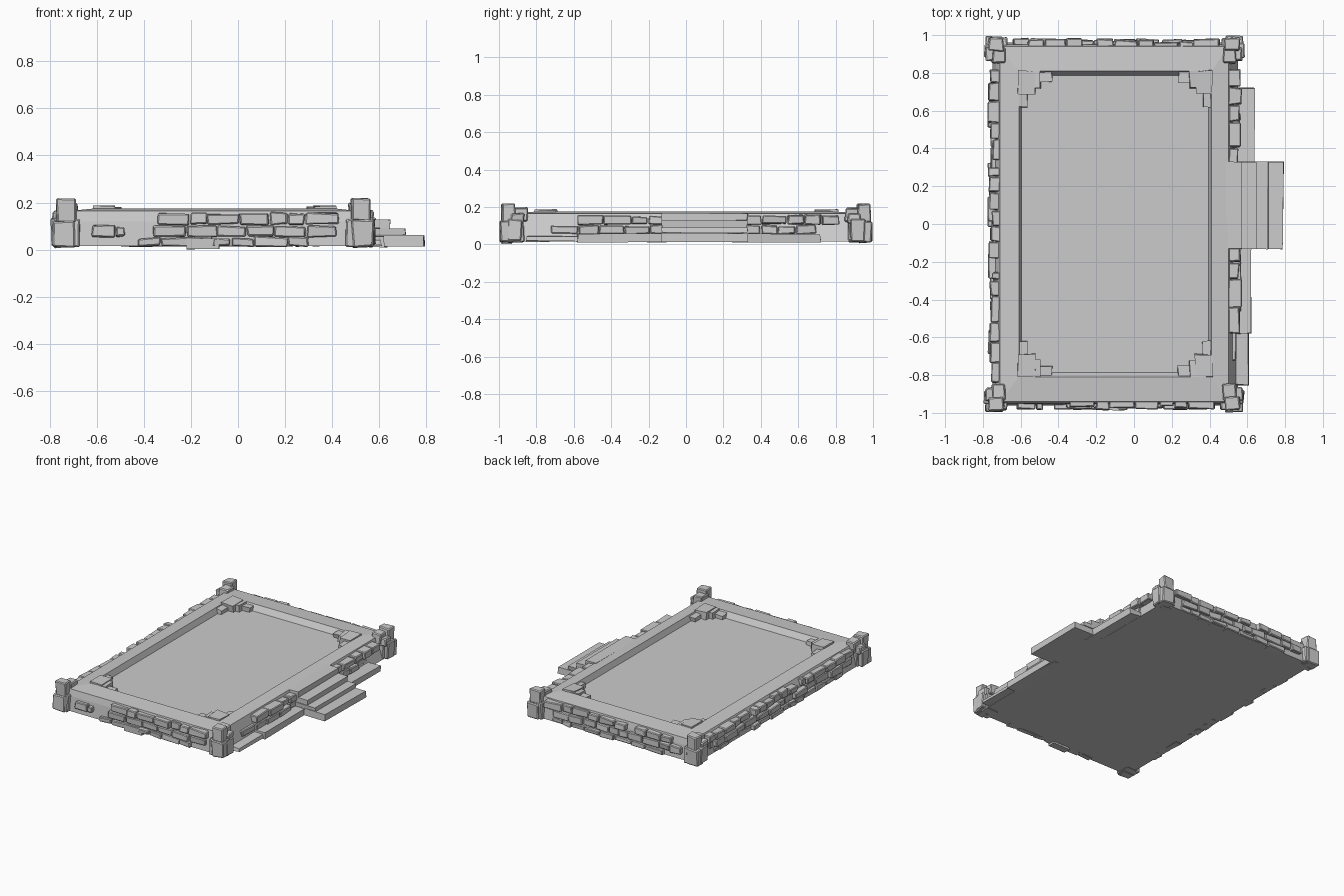
import bpy, bmesh, random
from mathutils import Vector

cube = bpy.data.objects.get("Cube")
if cube:
    bpy.data.objects.remove(cube, do_unlink=True)

rng = random.Random(7)
stone = bpy.data.materials.new("grey_stone")
stone.use_nodes = True
GREY = (0.6, 0.6, 0.6, 1)
stone.diffuse_color = GREY
stone.node_tree.nodes["Principled BSDF"].inputs["Base Color"].default_value = GREY


def finish(name, bm):
    bmesh.ops.recalc_face_normals(bm, faces=bm.faces)
    mesh = bpy.data.meshes.new(name)
    bm.to_mesh(mesh)
    bm.free()
    mesh.materials.append(stone)
    obj = bpy.data.objects.new(name, mesh)
    bpy.context.collection.objects.link(obj)
    return obj


def add_block(bm, lo, hi, jitter=0.0, chamfer=0.0):
    """Rough box between two corners, with optional worn edges."""
    part = bmesh.new()
    bmesh.ops.create_cube(part, size=1)
    lo, hi = Vector(lo), Vector(hi)
    for v in part.verts:
        for i in range(3):
            v.co[i] = (lo[i] if v.co[i] < 0 else hi[i]) + rng.uniform(-jitter, jitter)
    if chamfer:
        bmesh.ops.bevel(part, geom=part.edges[:], offset=chamfer, segments=1, affect='EDGES')
    temp = bpy.data.meshes.new("temp")
    part.to_mesh(temp)
    part.free()
    bm.from_mesh(temp)
    bpy.data.meshes.remove(temp)


# Platform body: nested rectangles form the wall, sloping rim and sunken floor
rings = [(-0.75, 0.55, 0.96, 0.015), (-0.73, 0.515, 0.95, 0.12), (-0.71, 0.50, 0.94, 0.165),
         (-0.61, 0.41, 0.81, 0.175), (-0.595, 0.395, 0.785, 0.135)]
bm = bmesh.new()
loops = [[bm.verts.new(p) for p in ((a, -y, z), (b, -y, z), (b, y, z), (a, y, z))]
         for a, b, y, z in rings]
for low, high in zip(loops, loops[1:]):
    for i in range(4):
        j = (i + 1) % 4
        bm.faces.new((low[i], low[j], high[j], high[i]))
bm.faces.new(loops[0][::-1])
bm.faces.new(loops[-1])
finish("platform_body", bm)


# Wall stones: rows run along one axis and stick out from the wall
def wall(name, axis, inner, outer, rows):
    bm = bmesh.new()
    for z0, z1, start, end in rows:
        t = start
        while t < end - 0.04:
            w = min(rng.uniform(0.07, 0.15), end - t)
            out = outer + (inner - outer) * rng.uniform(0, 0.4)
            near, far = sorted((inner, out))
            top = z1 - rng.uniform(0, 0.008)
            if axis == 'x':
                lo, hi = (t, near, z0), (t + w - 0.004, far, top)
            else:
                lo, hi = (near, t, z0), (far, t + w - 0.004, top)
            add_block(bm, lo, hi, 0.005, 0.005)
            t += w
    finish(name, bm)


def rows(*spans):
    levels = ((0.015, 0.055), (0.055, 0.105), (0.108, 0.158))
    return [(*levels[k], a, b) for k, a, b in spans]


end_rows = rows((0, -0.42, 0.34), (1, -0.62, -0.48), (1, -0.36, 0.44), (2, -0.34, 0.46))
wall("front_wall_stones", 'x', -0.93, -0.985, end_rows)
wall("back_wall_stones", 'x', 0.93, 0.985,
     rows((0, -0.5, 0.4), (1, -0.64, 0.42), (2, -0.56, -0.24), (2, -0.2, 0.47)))
wall("right_wall_stones", 'y', -0.705, -0.775,
     rows((0, -0.7, 0.75), (1, -0.82, 0.8), (2, -0.84, -0.25), (2, -0.18, 0.3), (2, 0.34, 0.84)))
wall("left_wall_stones", 'y', 0.50, 0.57,
     rows((1, -0.72, -0.1), (1, 0.3, 0.7), (2, -0.58, -0.12), (2, 0.32, 0.82)))

# Loose stone at the foot of the front wall
bm = bmesh.new()
add_block(bm, (-0.22, -0.985, 0.003), (-0.08, -0.93, 0.05), 0.003)
finish("front_foot_stone", bm)


# Corner posts: stacked blocks, given as outward distances from the post centre
post_blocks = [((-0.06, -0.06, 0.015), (0.035, 0.06, 0.13)),
               ((0.0, -0.045, 0.015), (0.062, 0.03, 0.135)),
               ((-0.035, 0.0, 0.01), (0.055, 0.07, 0.125)),
               ((-0.05, -0.075, 0.12), (0.02, 0.01, 0.195)),
               ((-0.04, -0.01, 0.12), (0.04, 0.06, 0.215)),
               ((0.0, -0.06, 0.11), (0.055, 0.01, 0.165))]
for side, cx in (("right", -0.73), ("left", 0.52)):
    for end, sy in (("front", -1), ("back", 1)):
        sx = -1 if side == "right" else 1
        bm = bmesh.new()
        for a, b in post_blocks:
            xs = sorted((cx + sx * a[0], cx + sx * b[0]))
            ys = sorted((sy * (0.925 + a[1]), sy * (0.925 + b[1])))
            add_block(bm, (xs[0], ys[0], a[2]), (xs[1], ys[1], b[2]), 0.006, 0.006)
        finish(f"{end}_{side}_post", bm)

# Corner slabs: overlapping flat stones lying over the inner corners of the rim
for sx in (-1, 1):
    for sy in (-1, 1):
        bm = bmesh.new()
        for a, b, top in ((0.12, 0.09, 0.178), (0.09, 0.12, 0.184), (0.18, 0.06, 0.165), (0.05, 0.19, 0.165)):
            cx, cy = -0.1 + sx * 0.515, sy * 0.81
            xs, ys = sorted((cx, cx - sx * a)), sorted((cy, cy - sy * b))
            add_block(bm, (xs[0], ys[0], 0.13), (xs[1], ys[1], top), 0.005)
        finish(f"{'back' if sy > 0 else 'front'}_{'left' if sx > 0 else 'right'}_corner_slab", bm)

# Steps on the left side, from ground to rim
steps = [("bottom_step", 0.50, 0.79, 0.015, 0.062), ("lower_step", 0.50, 0.71, 0.062, 0.092),
         ("middle_step", 0.50, 0.645, 0.092, 0.128), ("upper_step", 0.49, 0.575, 0.128, 0.166)]
for name, x0, x1, z0, z1 in steps:
    bm = bmesh.new()
    add_block(bm, (x0, -0.13, z0), (x1, 0.33, z1), 0.004)
    finish(name, bm)

# Long ledge slabs at the foot of the left wall
for name, y0, y1, x1, top in (("front_ledge", -0.85, -0.1, 0.605, 0.045),
                              ("middle_ledge", -0.58, 0.3, 0.62, 0.056),
                              ("back_ledge", 0.25, 0.72, 0.635, 0.054)):
    bm = bmesh.new()
    add_block(bm, (0.51, y0, 0.015), (x1, y1, top), 0.006)
    finish(name, bm)
